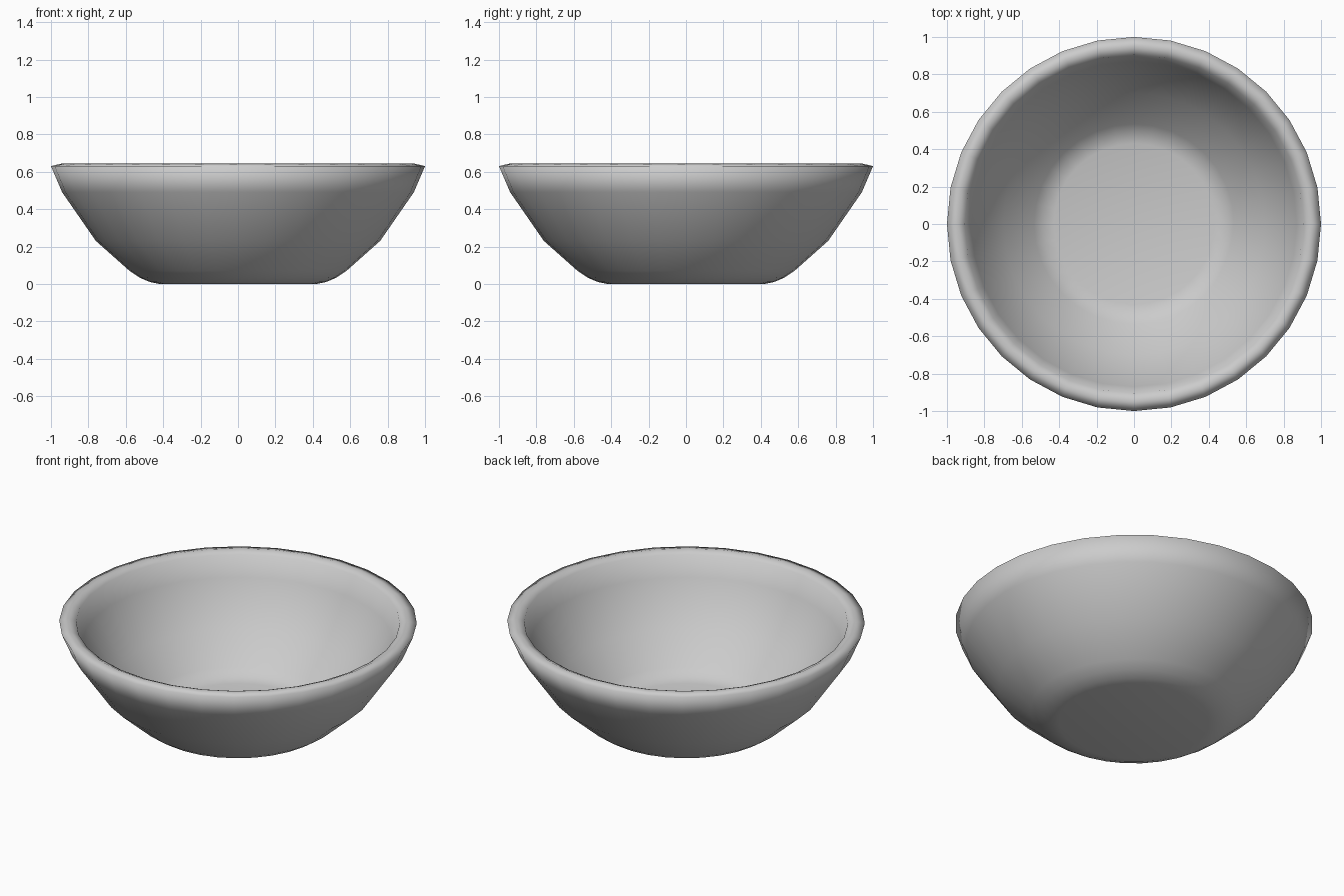
import bpy, bmesh, math

if "Cube" in bpy.data.objects:
    bpy.data.objects.remove(bpy.data.objects["Cube"])

SIDES = 32

# Bowl cross-section (radius, height): outside from base to rim, then down the inside
profile = [
    (0.42, 0.0), (0.47, 0.01), (0.525, 0.033), (0.58, 0.07),
    (0.76, 0.23), (0.94, 0.49), (1.0, 0.63),
    (0.945, 0.643), (0.905, 0.625),
    (0.87, 0.50), (0.70, 0.26), (0.535, 0.10), (0.49, 0.065), (0.43, 0.05),
]

bm = bmesh.new()
rings = []
for r, z in profile:
    rings.append([bm.verts.new((r * math.cos(2 * math.pi * i / SIDES),
                                r * math.sin(2 * math.pi * i / SIDES), z))
                  for i in range(SIDES)])

# Walls
for a, b in zip(rings, rings[1:]):
    for i in range(SIDES):
        j = (i + 1) % SIDES
        bm.faces.new((a[i], a[j], b[j], b[i]))

# Underside and inner floor
bm.faces.new(rings[0][::-1])
bm.faces.new(rings[-1])
bmesh.ops.recalc_face_normals(bm, faces=bm.faces)
for f in bm.faces:
    f.smooth = True

mesh = bpy.data.meshes.new("bowl")
bm.to_mesh(mesh)
bm.free()
bowl = bpy.data.objects.new("bowl", mesh)
bpy.context.collection.objects.link(bowl)
